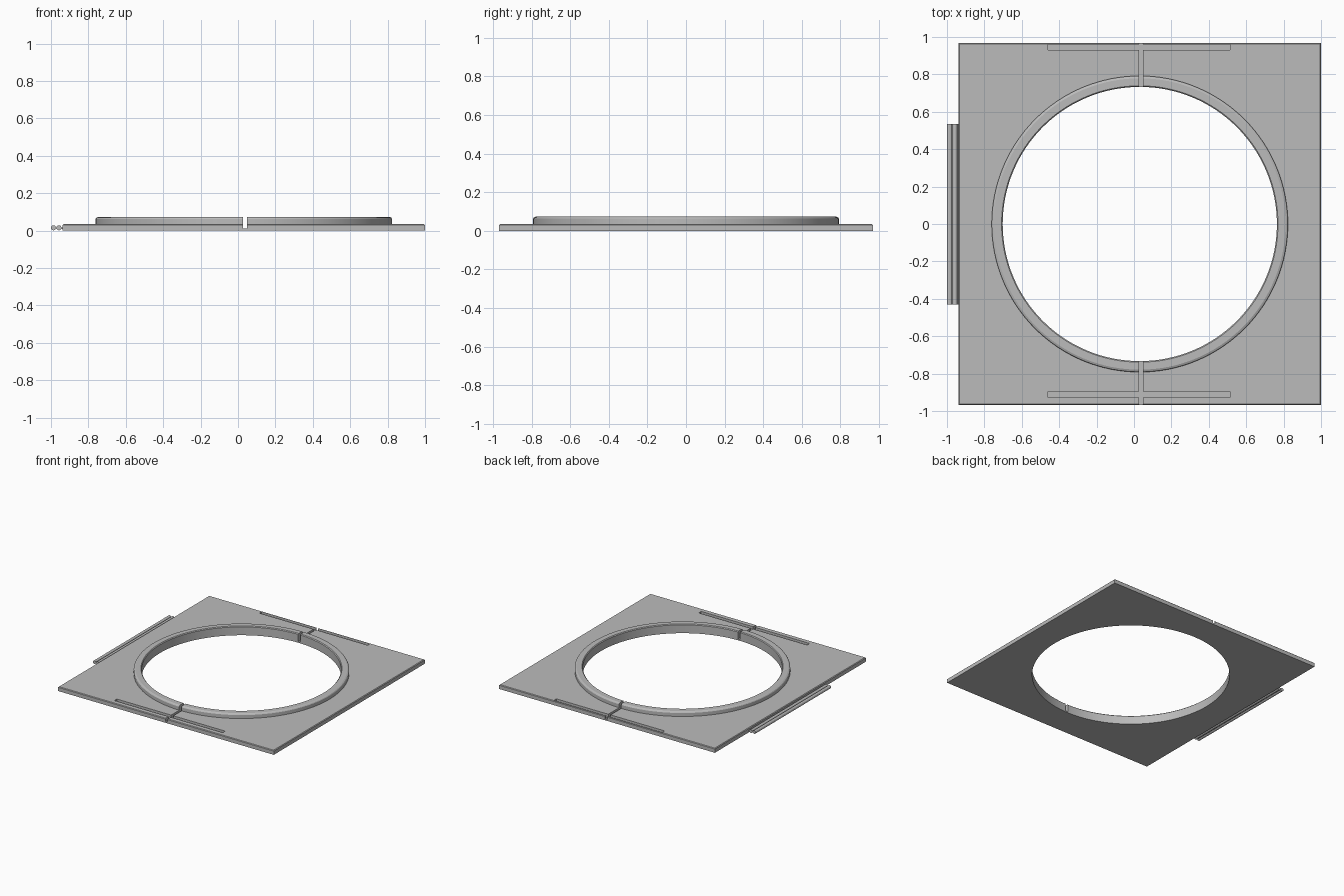
import bpy, bmesh, math

if "Cube" in bpy.data.objects:
    bpy.data.objects.remove(bpy.data.objects["Cube"])

CX, HALF = 0.031, 0.968          # plate centre in x, half width
T, TOP = 0.035, 0.073            # plate thickness, collar top

grey = bpy.data.materials.new("grey")
grey.diffuse_color = (0.5, 0.5, 0.5, 1)
grey.use_nodes = True
grey.node_tree.nodes["Principled BSDF"].inputs["Base Color"].default_value = grey.diffuse_color


def make(name, bm):
    bmesh.ops.recalc_face_normals(bm, faces=bm.faces)
    me = bpy.data.meshes.new(name)
    bm.to_mesh(me)
    bm.free()
    ob = bpy.data.objects.new(name, me)
    bpy.context.collection.objects.link(ob)
    me.materials.append(grey)
    return ob


def box(name, x0, x1, y0, y1, z0, z1, bevel=0):
    bm = bmesh.new()
    bmesh.ops.create_cube(bm, size=1)
    for v in bm.verts:
        v.co = ((x0, x1)[v.co.x > 0], (y0, y1)[v.co.y > 0], (z0, z1)[v.co.z > 0])
    if bevel:                    # chamfer the top rim only
        rim = [e for e in bm.edges if all(v.co.z == max(z0, z1) or abs(v.co.z - z1) < 1e-5 for v in e.verts)]
        bmesh.ops.bevel(bm, geom=rim, offset=bevel, segments=1, affect='EDGES')
    return make(name, bm)


def lathe(name, profile, n=128):
    """Solid of revolution about the plate centre, capped at both ends."""
    bm = bmesh.new()
    rings = [[bm.verts.new((CX + r * math.cos(2 * math.pi * i / n),
                            r * math.sin(2 * math.pi * i / n), z)) for i in range(n)]
             for r, z in profile]
    for a, b in zip(rings, rings[1:]):
        for i in range(n):
            j = (i + 1) % n
            bm.faces.new((a[i], a[j], b[j], b[i]))
    bm.faces.new(rings[0])
    bm.faces.new(rings[-1])
    return make(name, bm)


def combine(target, tool, op):
    tool.hide_render = True
    mod = target.modifiers.new(op, 'BOOLEAN')
    mod.operation, mod.object, mod.solver = op, tool, 'EXACT'
    bpy.context.view_layer.update()
    dg = bpy.context.evaluated_depsgraph_get()
    me = bpy.data.meshes.new_from_object(target.evaluated_get(dg))
    target.modifiers.clear()
    target.data = me
    bpy.data.objects.remove(tool)


# Square plate with raised round collar
plate = box("plate", CX - HALF, CX + HALF, -HALF, HALF, 0, T, 0.005)
combine(plate, lathe("collar", [(0.792, 0.01), (0.792, 0.063), (0.788, 0.069), (0.779, TOP)]), 'UNION')

# Round opening with a chamfered upper lip
combine(plate, lathe("opening", [(0.733, -0.1), (0.733, 0.067), (0.739, TOP), (0.739, 0.2)]), 'DIFFERENCE')

# Narrow cross slots, front and back, and long shallow grooves near the edges
for y0, y1 in ((-1.1, -0.6), (0.6, 1.1)):
    combine(plate, box("slot", 0.027, 0.047, y0, y1, 0.01, 0.2), 'DIFFERENCE')
for y0, y1 in ((-0.928, -0.896), (0.929, 0.961)):
    combine(plate, box("groove", -0.46, 0.513, y0, y1, 0.015, 0.2), 'DIFFERENCE')

# Ribbed strip along the left side: two thin rods on a web
for i, x in enumerate((-0.9865, -0.9575)):
    bm = bmesh.new()
    bmesh.ops.create_cone(bm, cap_ends=True, segments=12, radius1=0.0135, radius2=0.0135, depth=0.966)
    for v in bm.verts:
        v.co = (x + v.co.x, 0.052 + v.co.z, 0.0145 + v.co.y)
    make(f"side_rod_{i + 1}", bm)
box("side_web", -0.985, -0.93, -0.431, 0.535, 0.009, 0.016)

# Smooth round walls, sharp edges kept
bpy.ops.object.select_all(action='DESELECT')
for ob in bpy.context.scene.objects:
    ob.select_set(True)
bpy.context.view_layer.objects.active = plate
bpy.ops.object.shade_smooth_by_angle(angle=math.radians(20))
